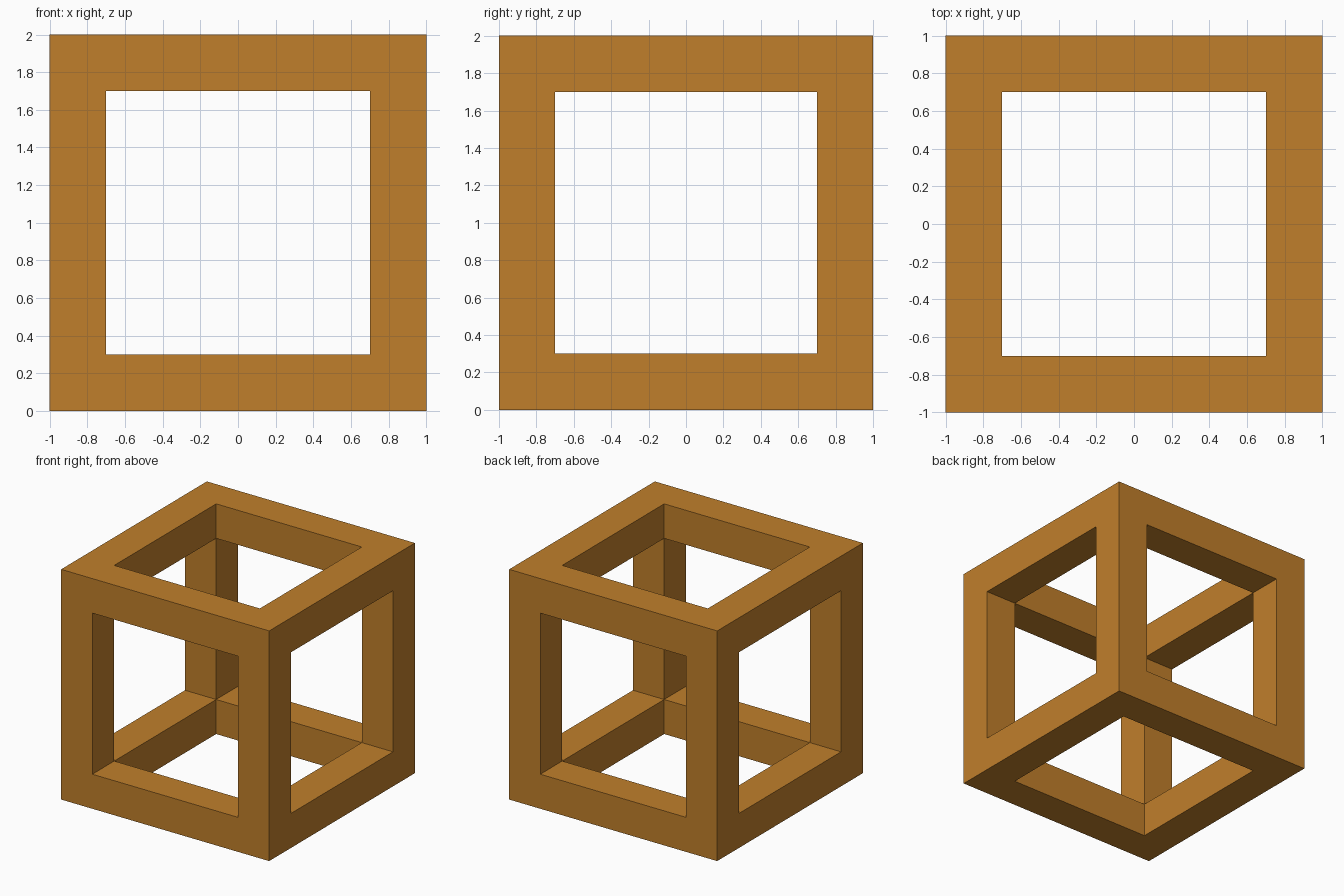
import bpy
import bmesh
from mathutils import Matrix

if "Cube" in bpy.data.objects:
    bpy.data.objects.remove(bpy.data.objects["Cube"])

SIZE = 2.0
BAR = 0.3

# Wood-brown colour
mat = bpy.data.materials.new("golden_brown")
mat.diffuse_color = (0.527, 0.212, 0.024, 1.0)
mat.use_nodes = True
mat.node_tree.nodes["Principled BSDF"].inputs["Base Color"].default_value = mat.diffuse_color

# Open cube frame: inset each side, sink the opening by one bar, then open it
bm = bmesh.new()
bmesh.ops.create_cube(bm, size=SIZE, matrix=Matrix.Translation((0, 0, SIZE / 2)))
sides = list(bm.faces)
bmesh.ops.inset_individual(bm, faces=sides, thickness=BAR, use_even_offset=True)
bmesh.ops.inset_individual(bm, faces=sides, thickness=0.0, depth=-BAR)
bmesh.ops.delete(bm, geom=sides, context='FACES')

# Weld the sunken openings together at the inner corners
bmesh.ops.remove_doubles(bm, verts=bm.verts, dist=0.001)
bmesh.ops.recalc_face_normals(bm, faces=bm.faces)

mesh = bpy.data.meshes.new("cube_frame")
bm.to_mesh(mesh)
bm.free()
mesh.materials.append(mat)
frame = bpy.data.objects.new("cube_frame", mesh)
bpy.context.collection.objects.link(frame)
